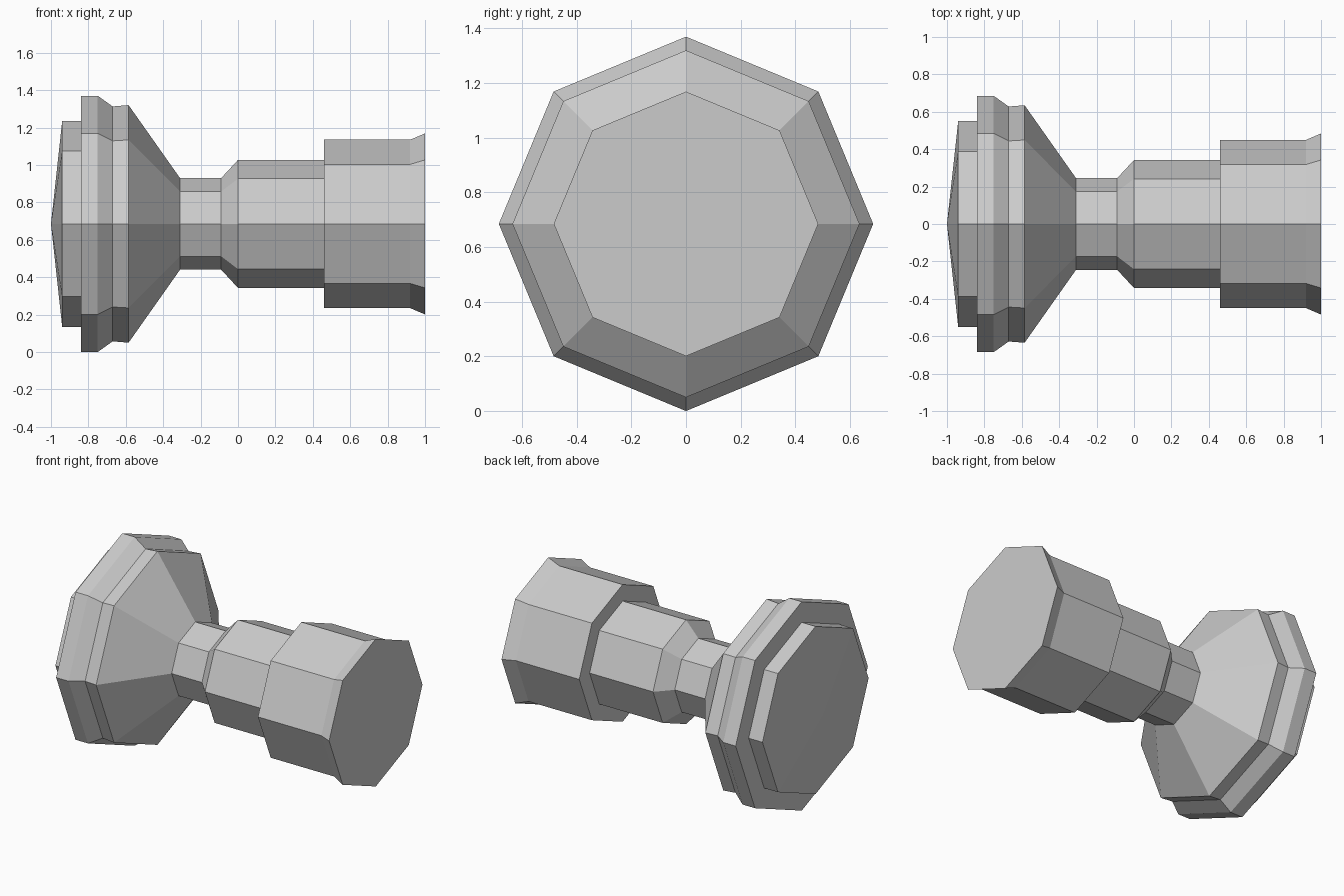
import bpy, bmesh
from math import cos, sin, pi

if "Cube" in bpy.data.objects:
    bpy.data.objects.remove(bpy.data.objects["Cube"])

SIDES = 8
CENTRE_Z = 0.685

# Profile as (x, radius), from the left tip to the right end
profile = [(-0.94, 0.55), (-0.84, 0.55), (-0.84, 0.685), (-0.75, 0.685),
           (-0.67, 0.628), (-0.585, 0.635), (-0.31, 0.245), (-0.09, 0.245),
           (0.0, 0.342), (0.46, 0.342), (0.46, 0.45), (0.92, 0.45), (1.0, 0.484)]

bm = bmesh.new()

# Octagonal rings with corners on the axes
rings = [[bm.verts.new((x, r * cos(2 * pi * i / SIDES),
                        CENTRE_Z + r * sin(2 * pi * i / SIDES)))
          for i in range(SIDES)] for x, r in profile]

# Side walls
for a, b in zip(rings, rings[1:]):
    for i in range(SIDES):
        j = (i + 1) % SIDES
        bm.faces.new((a[i], a[j], b[j], b[i]))

# Shallow pointed cap on the left, flat cap on the right
tip = bm.verts.new((-1.0, 0, CENTRE_Z))
for i in range(SIDES):
    bm.faces.new((tip, rings[0][(i + 1) % SIDES], rings[0][i]))
bm.faces.new(rings[-1])

bmesh.ops.recalc_face_normals(bm, faces=bm.faces[:])
mesh = bpy.data.meshes.new("turned_knob")
bm.to_mesh(mesh)
bm.free()
bpy.context.collection.objects.link(bpy.data.objects.new("turned_knob", mesh))
